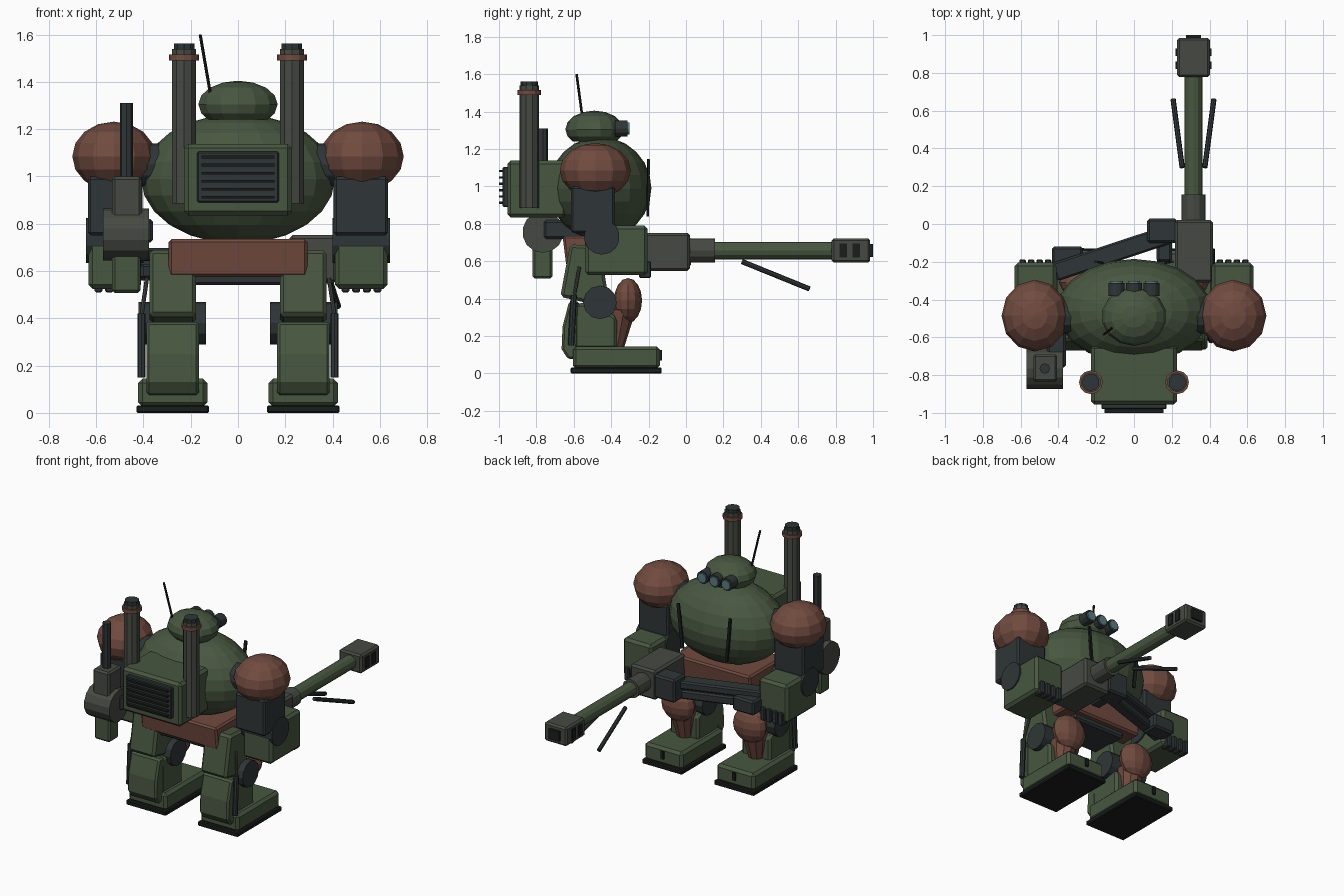
import bpy, bmesh, math
from mathutils import Vector, Matrix

if "Cube" in bpy.data.objects:
    bpy.data.objects.remove(bpy.data.objects["Cube"])


def material(name, r, g, b):
    m = bpy.data.materials.new(name)
    m.diffuse_color = (r, g, b, 1)
    m.use_nodes = True
    m.node_tree.nodes["Principled BSDF"].inputs["Base Color"].default_value = m.diffuse_color
    return m


GREEN = material("olive_green", 0.065, 0.095, 0.052)
RED = material("rust_red", 0.165, 0.07, 0.05)
DARK = material("dark_slate", 0.028, 0.036, 0.038)
METAL = material("gunmetal", 0.062, 0.068, 0.055)
BLACK = material("black", 0.01, 0.013, 0.011)
LENS = material("lens_glass", 0.11, 0.2, 0.22)


def finish(name, bm, mat, bevel=0):
    bmesh.ops.recalc_face_normals(bm, faces=bm.faces)
    me = bpy.data.meshes.new(name)
    bm.to_mesh(me)
    bm.free()
    me.materials.append(mat)
    ob = bpy.data.objects.new(name, me)
    bpy.context.collection.objects.link(ob)
    if bevel:
        mod = ob.modifiers.new("chamfer", 'BEVEL')
        mod.width, mod.segments, mod.limit_method = bevel, 1, 'ANGLE'
        mod.angle_limit = math.radians(40)
    return ob


def box(name, x, y, z, mat, bevel=0.012):
    """Box from (min, max) ranges on each axis."""
    bm = bmesh.new()
    bmesh.ops.create_cube(bm, size=1)
    for v in bm.verts:
        v.co = [(a + b) / 2 + c * (b - a) for c, (a, b) in zip(v.co, (x, y, z))]
    return finish(name, bm, mat, bevel)


def rod(name, a, b, r, mat, sides=10, r2=None, bevel=0):
    """Cylinder or cone between two points."""
    a, b = Vector(a), Vector(b)
    bm = bmesh.new()
    bmesh.ops.create_cone(bm, cap_ends=True, segments=sides, radius1=r,
                          radius2=r if r2 is None else r2, depth=(b - a).length)
    rot = (b - a).to_track_quat('Z', 'Y').to_matrix().to_4x4()
    bm.transform(Matrix.Translation((a + b) / 2) @ rot)
    return finish(name, bm, mat, bevel)


def ball(name, c, r, mat, u=12, v=8, cut=None):
    """Faceted ellipsoid, optionally cut flat at height z = cut."""
    bm = bmesh.new()
    bmesh.ops.create_uvsphere(bm, u_segments=u, v_segments=v, radius=1)
    bm.transform(Matrix.Translation(c) @ Matrix.Diagonal((*r, 1)))
    if cut is not None:
        geom = bm.verts[:] + bm.edges[:] + bm.faces[:]
        res = bmesh.ops.bisect_plane(bm, geom=geom, plane_co=(0, 0, cut),
                                     plane_no=(0, 0, -1), clear_outer=True)
        edges = [e for e in res['geom_cut'] if isinstance(e, bmesh.types.BMEdge)]
        bmesh.ops.contextual_create(bm, geom=edges)
    return finish(name, bm, mat)


def prism(name, pts, x0, x1, mat, bevel=0.012):
    """Side profile in (y, z) extruded along x."""
    bm = bmesh.new()
    f = bm.faces.new([bm.verts.new((x0, y, z)) for y, z in pts])
    ext = bmesh.ops.extrude_face_region(bm, geom=[f])['geom']
    for v in ext:
        if isinstance(v, bmesh.types.BMVert):
            v.co.x = x1
    return finish(name, bm, mat, bevel)


def beam(name, a, b, w, h, mat, bevel=0.01):
    """Square bar between two points, width w and height h."""
    a, b = Vector(a), Vector(b)
    ob = box(name, (-w / 2, w / 2), (-(b - a).length / 2, (b - a).length / 2), (-h / 2, h / 2), mat, bevel)
    ob.data.transform(Matrix.Translation((a + b) / 2) @ (b - a).to_track_quat('Y', 'Z').to_matrix().to_4x4())
    return ob


# Hull and turret
ball("hull", (0, -0.46, 0.99), (0.41, 0.275, 0.275), GREEN, 20, 12)
ball("turret_dome", (0, -0.49, 1.305), (0.172, 0.155, 0.1), GREEN, 14, 8, 1.24)
for x in (-0.092, 0, 0.092):
    rod("lens_housing", (x, -0.38, 1.31), (x, -0.312, 1.31), 0.043, DARK, 12)
    rod("lens", (x, -0.315, 1.31), (x, -0.303, 1.31), 0.033, LENS, 12)
rod("antenna", (-0.115, -0.55, 1.34), (-0.16, -0.585, 1.6), 0.007, BLACK, 6)
for s in (1, -1):
    beam("hull_seam", (s * 0.17, -0.205, 0.84), (s * 0.2, -0.2, 1.145), 0.012, 0.02, BLACK, 0)

# Backpack with louvred vent
box("backpack", (-0.228, 0.228), (-0.955, -0.64), (0.835, 1.138), GREEN, 0.018)
box("vent_frame", (-0.173, 0.173), (-0.98, -0.94), (0.89, 1.105), DARK, 0.006)
for i in range(6):
    z = 0.912 + i * 0.034
    box("vent_slat", (-0.155, 0.155), (-1.0, -0.97), (z - 0.006, z + 0.006), BLACK, 0)

# Exhaust stacks
for s in (1, -1):
    x, y = s * 0.228, -0.838
    rod("exhaust_stack", (x, y, 0.885), (x, y, 1.54), 0.053, METAL, 10)
    rod("exhaust_ring", (x, y, 1.49), (x, y, 1.515), 0.063, RED, 12)
    rod("exhaust_tip", (x, y, 1.53), (x, y, 1.562), 0.046, DARK, 10)

# Pelvis
prism("pelvis", [(-0.66, 0.735), (-0.28, 0.735), (-0.3, 0.575), (-0.64, 0.575)], -0.293, 0.293, RED)
box("pelvis_base", (-0.2, 0.2), (-0.6, -0.34), (0.54, 0.6), DARK)

for s in (1, -1):
    def span(a, b):
        return (min(s * a, s * b), max(s * a, s * b))

    # Arms
    ball("shoulder_pad", (s * 0.525, -0.485, 1.085), (0.176, 0.19, 0.147), RED, 12, 8, 0.965)
    box("upper_arm", span(0.405, 0.635), (-0.615, -0.38), (0.75, 1.0), DARK)
    rod("shoulder_axle", (s * 0.3, -0.49, 1.05), (s * 0.5, -0.49, 1.05), 0.09, DARK, 12)
    box("forearm", span(0.41, 0.633), (-0.54, -0.205), (0.525, 0.79), GREEN, 0.018)
    rod("elbow_disc", (s * 0.4, -0.45, 0.73), (s * 0.642, -0.45, 0.73), 0.095, DARK, 14)
    for i in range(4):
        x = s * (0.455 + i * 0.045)
        box("finger", (x - 0.017, x + 0.017), (-0.25, -0.187), (0.51, 0.6), DARK, 0.006)

    # Legs
    prism("thigh", [(-0.62, 0.69), (-0.46, 0.68), (-0.42, 0.44), (-0.5, 0.37), (-0.672, 0.41)],
          s * 0.177, s * 0.375, GREEN, 0.016)
    rod("knee_axle", (s * 0.135, -0.46, 0.38), (s * 0.42, -0.46, 0.38), 0.09, DARK, 12)
    prism("shin", [(-0.6, 0.37), (-0.5, 0.385), (-0.37, 0.3), (-0.37, 0.13), (-0.6, 0.13)],
          s * 0.165, s * 0.385, GREEN, 0.016)
    prism("calf_plate", [(-0.625, 0.385), (-0.57, 0.385), (-0.58, 0.08), (-0.63, 0.075), (-0.665, 0.13), (-0.66, 0.25)],
          s * 0.165, s * 0.388, GREEN)
    ball("knee_ball", (s * 0.275, -0.31, 0.39), (0.122, 0.075, 0.12), RED, 12, 8)
    rod("knee_support", (s * 0.275, -0.385, 0.13), (s * 0.275, -0.36, 0.34), 0.05, RED, 10, 0.09)
    rod("leg_piston_rod", (s * 0.385, -0.57, 0.57), (s * 0.41, -0.6, 0.4), 0.009, METAL, 8)
    rod("leg_piston", (s * 0.408, -0.6, 0.42), (s * 0.408, -0.615, 0.15), 0.017, DARK, 8)
    box("foot", span(0.13, 0.422), (-0.605, -0.14), (0.025, 0.145), GREEN, 0.018)
    box("sole", span(0.122, 0.43), (-0.617, -0.13), (0, 0.032), BLACK, 0.006)
    box("toe_notch", span(0.265, 0.287), (-0.16, -0.128), (0.07, 0.125), BLACK, 0)

# Long gun held in the hands
GX, GZ = 0.315, 0.657
box("gun_receiver", (0.217, 0.418), (-0.31, 0.022), (0.548, 0.752), METAL, 0.014)
rod("gun_collar", (GX, 0, GZ), (GX, 0.155, GZ), 0.064, METAL, 12)
rod("gun_barrel", (GX, 0.14, GZ), (GX, 0.8, GZ), 0.047, GREEN, 12)
box("muzzle_brake", (GX - 0.087, GX + 0.087), (0.778, 0.985), (0.592, 0.722), METAL)
box("muzzle_bore", (GX - 0.04, GX + 0.04), (0.97, 1.0), (GZ - 0.035, GZ + 0.035), BLACK, 0)
for s in (1, -1):
    for y in (0.84, 0.91):
        x = GX + s * 0.085
        box("muzzle_slot", (x - 0.009, x + 0.009), (y - 0.02, y + 0.02), (0.62, 0.695), BLACK, 0)
    rod("bipod_leg", (GX + s * 0.06, 0.3, 0.598), (GX + s * 0.108, 0.66, 0.452), 0.014, DARK, 8)

# Side grip bar reaching to the left hand
beam("grip_bar_upper", (-0.42, -0.255, 0.67), (0.2, -0.05, 0.67), 0.1, 0.055, DARK)
beam("grip_bar_lower", (-0.42, -0.255, 0.6), (0.2, -0.05, 0.6), 0.075, 0.06, DARK)
box("grip_mount", (0.07, 0.23), (-0.1, 0.028), (0.57, 0.73), DARK)
box("left_hand", (-0.435, -0.27), (-0.24, -0.12), (0.56, 0.66), DARK)
box("grip_block", (0.12, 0.2), (-0.2, -0.08), (0.57, 0.66), DARK)

# Rear mortar on the left side
MX, MY = -0.472, -0.765
rod("mortar_drum", (-0.57, MY, 0.755), (-0.377, MY, 0.755), 0.11, METAL, 14)
box("mortar_block", (-0.533, -0.407), (-0.835, -0.69), (0.82, 1.0), METAL)
rod("mortar_barrel", (MX, MY, 0.98), (MX, MY, 1.31), 0.028, DARK, 8)
box("mortar_magazine", (-0.533, -0.412), (-0.82, -0.715), (0.507, 0.68), GREEN)
box("mortar_bracket", (-0.46, -0.36), (-0.76, -0.5), (0.72, 0.82), DARK)
